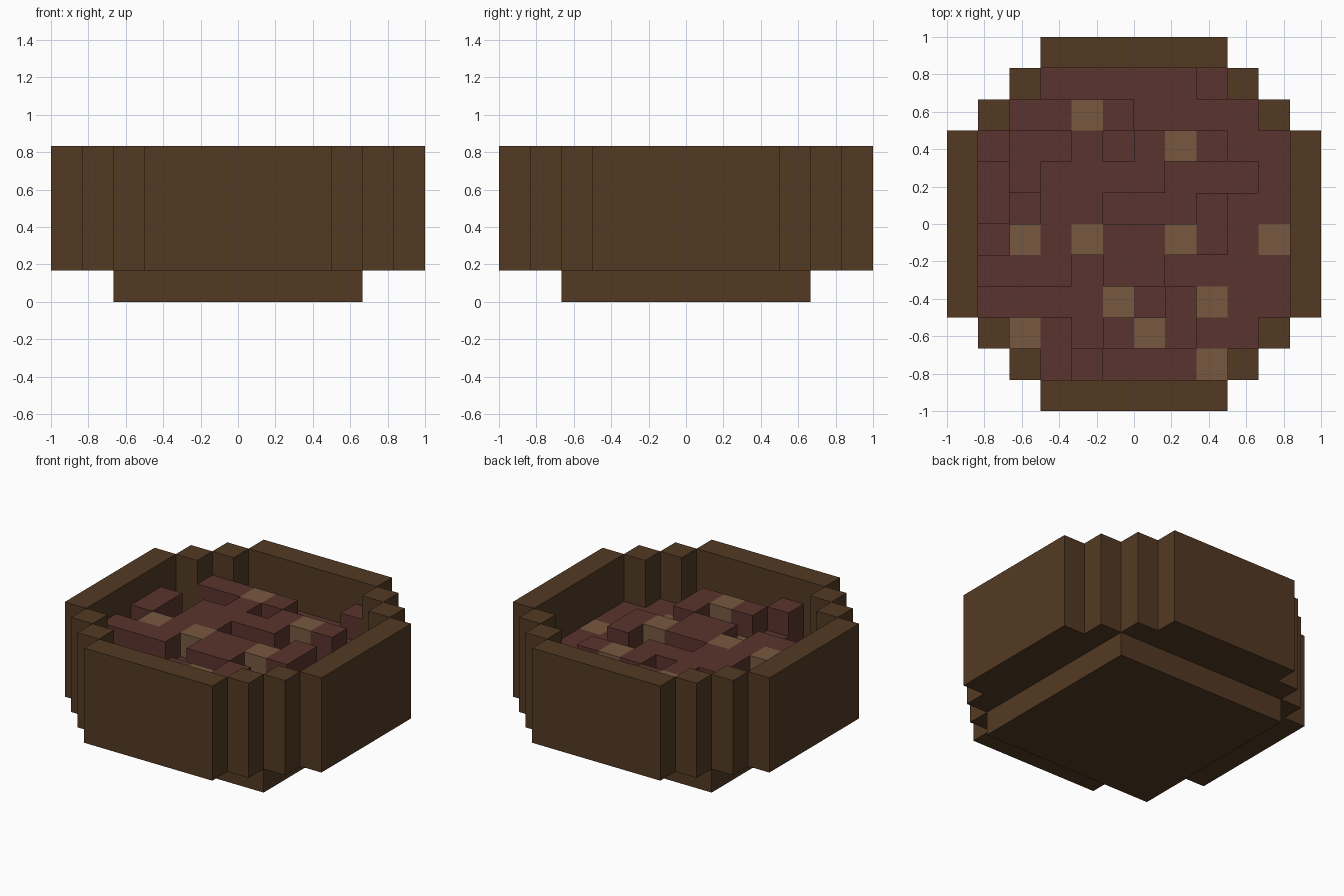
import bpy, bmesh, math

if "Cube" in bpy.data.objects:
    bpy.data.objects.remove(bpy.data.objects["Cube"])

U = 1 / 6  # size of one block


def material(name, rgb):
    m = bpy.data.materials.new(name)
    lin = [((c / 255 + 0.055) / 1.055) ** 2.4 for c in rgb]
    m.diffuse_color = (*lin, 1)
    m.use_nodes = True
    m.node_tree.nodes["Principled BSDF"].inputs["Base Color"].default_value = m.diffuse_color
    return m


WOOD = material("brown wood", (83, 58, 35))
STEW = material("red brown stew", (91, 52, 46))
CHUNK = material("tan chunk", (119, 89, 64))


def columns(name, heights, z0, mats, painted=(), open_sides=True):
    """Stepped block surface: a column per (col, row) cell, heights in blocks."""
    bm = bmesh.new()

    def quad(pts, mat):
        vs = [bm.verts.new((x * U - 1, 1 - y * U, z * U)) for x, y, z in pts]
        bm.faces.new(vs).material_index = mat

    for (c, r), h in heights.items():
        mat = 1 if (c, r) in painted else 0
        ring = [(c, r), (c, r + 1), (c + 1, r + 1), (c + 1, r)]
        quad([(x, y, h) for x, y in ring], mat)
        quad([(x, y, z0) for x, y in reversed(ring)], 0)
        for k, (dc, dr) in enumerate([(-1, 0), (0, 1), (1, 0), (0, -1)]):
            low = heights.get((c + dc, r + dr), z0 if open_sides else h)
            if low < h:
                (ax, ay), (bx, by) = ring[k], ring[(k + 1) % 4]
                quad([(ax, ay, low), (bx, by, low), (bx, by, h), (ax, ay, h)], mat)
    bmesh.ops.remove_doubles(bm, verts=bm.verts, dist=1e-5)
    bmesh.ops.dissolve_limit(bm, angle_limit=0.01, verts=bm.verts,
                             edges=bm.edges, delimit={'MATERIAL'})
    me = bpy.data.meshes.new(name)
    bm.to_mesh(me)
    bm.free()
    for m in mats:
        me.materials.append(m)
    ob = bpy.data.objects.new(name, me)
    bpy.context.collection.objects.link(ob)
    return ob


# Stew surface levels in blocks, one centred string per row, back to front
LEVELS = ["333334", "44443333", "2334344433", "4344442223", "4244222433",
          "3444444433", "4443443333", "3333334333", "22344433", "243333"]
CHUNKS = {(4, 2), (7, 3), (2, 6), (4, 6), (7, 6), (10, 6),
          (5, 8), (8, 8), (2, 9), (6, 9), (8, 10)}
stew = {(6 - len(row) // 2 + i, r): int(ch)
        for r, row in enumerate(LEVELS, 1) for i, ch in enumerate(row)}

# Bowl wall: stepped round outline minus the stew cells
START = [3, 2, 1, 0, 0, 0, 0, 0, 0, 1, 2, 3]
wall = {(c, r): 5 for r, s in enumerate(START)
        for c in range(s, 12 - s) if (c, r) not in stew}
columns("bowl_wall", wall, 1, [WOOD])

# Bowl floor and square foot
columns("bowl_floor", {k: 1.1 for k in stew}, 1, [WOOD])
columns("bowl_foot", {(c, r): 1 for c in range(2, 10) for r in range(2, 10)}, 0, [WOOD])

# Stew with chunks
columns("stew", stew, 1.2, [STEW, CHUNK], CHUNKS, open_sides=False)
